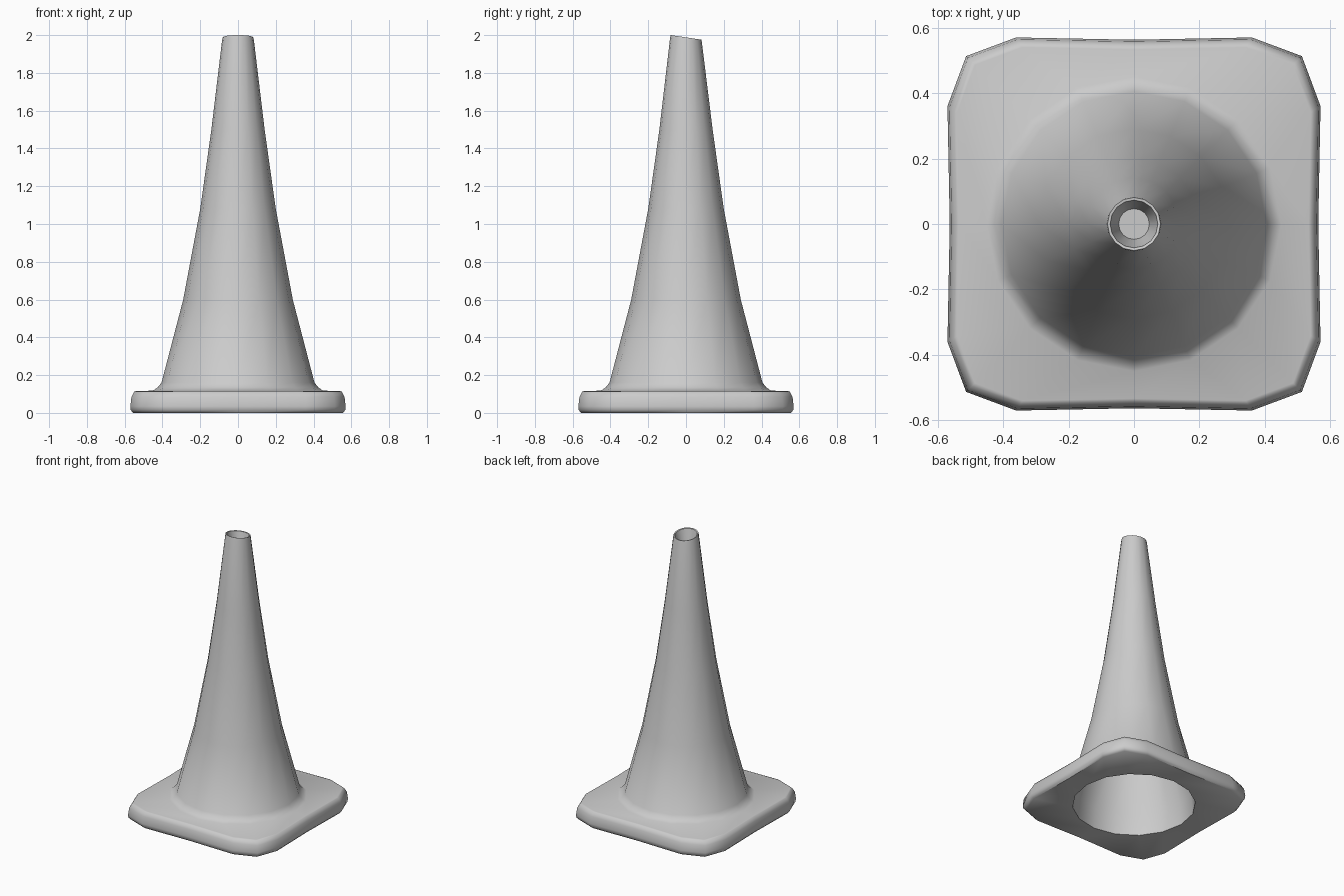
import bpy, bmesh, math

if "Cube" in bpy.data.objects:
    bpy.data.objects.remove(bpy.data.objects["Cube"])

SIDES = 16
TILT = 0.15      # slanted cut of the tip


def circle(r, z, tilt=0.0):
    pts = []
    for i in range(SIDES):
        a = 2 * math.pi * i / SIDES
        x, y = r * math.cos(a), r * math.sin(a)
        pts.append((x, y, z - tilt * y))
    return pts


def square(inset, z):
    # rounded square with slightly pinched sides, one quarter turned four times
    quarter = [(0.563, 0), (0.57, 0.36), (0.513, 0.513), (0.36, 0.57)]
    s = 1 - inset / 0.57
    pts = []
    for k in range(4):
        c, n = [(1, 0), (0, 1), (-1, 0), (0, -1)][k]
        pts += [(s * (x * c - y * n), s * (x * n + y * c), z) for x, y in quarter]
    return pts


def loft(name, rings, cap_start=False, cap_end=False):
    bm = bmesh.new()
    loops = [[bm.verts.new(p) for p in ring] for ring in rings]
    for a, b in zip(loops, loops[1:]):
        for i in range(SIDES):
            j = (i + 1) % SIDES
            bm.faces.new((a[i], a[j], b[j], b[i]))
    if cap_start:
        bm.faces.new(loops[0][::-1])
    if cap_end:
        bm.faces.new(loops[-1])
    bmesh.ops.recalc_face_normals(bm, faces=bm.faces)
    mesh = bpy.data.meshes.new(name)
    bm.to_mesh(mesh)
    bm.free()
    ob = bpy.data.objects.new(name, mesh)
    bpy.context.collection.objects.link(ob)
    bpy.context.view_layer.objects.active = ob
    ob.select_set(True)
    bpy.ops.object.shade_smooth_by_angle(angle=math.radians(50))
    ob.select_set(False)
    return ob


# hollow inside, closed below the tip
inside = [circle(r, z) for r, z in
          [(0.08, 1.84), (0.185, 1.1), (0.275, 0.6), (0.39, 0.15), (0.40, 0.005)]]
# square foot
foot = [square(0.015, 0.0), square(0.002, 0.015), square(0.0, 0.035),
        square(0.006, 0.085), square(0.02, 0.112), square(0.03, 0.115)]
# flared outer cone
outside = [circle(r, z) for r, z in
           [(0.45, 0.118), (0.425, 0.135), (0.405, 0.16), (0.29, 0.6), (0.2, 1.08), (0.141, 1.5)]]
# slanted rim and the recess inside it
tip = [circle(0.084, 1.975, TILT), circle(0.081, 1.988, TILT),
       circle(0.073, 1.986, TILT), circle(0.047, 1.87)]

loft("traffic_cone", inside + foot + outside + tip, cap_start=True, cap_end=True)
